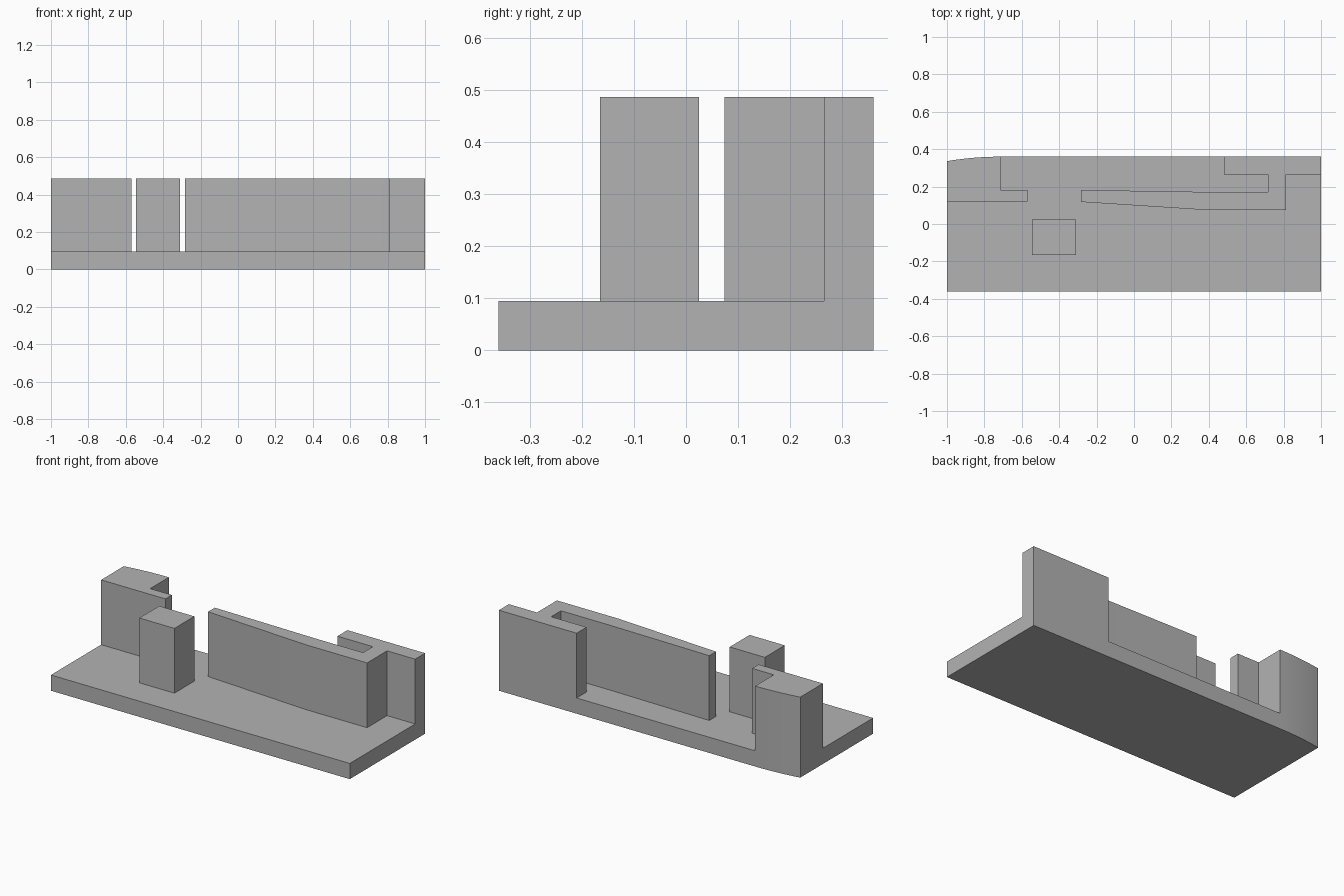
import bpy
import bmesh

cube = bpy.data.objects.get("Cube")
if cube:
    bpy.data.objects.remove(cube, do_unlink=True)

BASE_TOP, WALL_TOP = 0.095, 0.487
BACK = 0.36

# Single grey material
grey = bpy.data.materials.new("plain grey")
grey.use_nodes = True
colour = (0.45, 0.45, 0.45, 1)
grey.diffuse_color = colour
grey.node_tree.nodes["Principled BSDF"].inputs["Base Color"].default_value = colour


def extrude_outline(name, outline, bottom, top):
    """Make a solid from a plan outline, listed counter-clockwise."""
    bm = bmesh.new()
    face = bm.faces.new([bm.verts.new((x, y, bottom)) for x, y in outline])
    result = bmesh.ops.extrude_face_region(bm, geom=[face])
    verts = [g for g in result["geom"] if isinstance(g, bmesh.types.BMVert)]
    bmesh.ops.translate(bm, verts=verts, vec=(0, 0, top - bottom))
    bmesh.ops.recalc_face_normals(bm, faces=bm.faces)
    mesh = bpy.data.meshes.new(name)
    bm.to_mesh(mesh)
    bm.free()
    mesh.materials.append(grey)
    obj = bpy.data.objects.new(name, mesh)
    bpy.context.collection.objects.link(obj)
    bpy.ops.object.select_all(action="DESELECT")
    obj.select_set(True)
    bpy.context.view_layer.objects.active = obj
    bpy.ops.object.shade_smooth_by_angle()
    return obj


# Shallow curved back edge shared by the base and the corner block
START, STEPS = -0.715, 8
curve = [(START + (-1 - START) * i / STEPS, BACK - 0.024 * (i / STEPS) ** 2)
         for i in range(STEPS + 1)]

extrude_outline("base_slab", [(-1, -BACK), (1, -BACK), (1, BACK)] + curve,
                0, BASE_TOP)

# Corner block with a short tongue
extrude_outline("corner_block",
                [(-1, 0.12), (-0.57, 0.12), (-0.57, 0.182), (START, 0.182)] + curve,
                BASE_TOP, WALL_TOP)

# Free-standing pillar
extrude_outline("pillar",
                [(-0.545, -0.165), (-0.31, -0.165), (-0.31, 0.025), (-0.545, 0.025)],
                BASE_TOP, WALL_TOP)

# Long tapering wall that folds back to the rear edge
extrude_outline("long_wall",
                [(-0.283, 0.118), (0.4, 0.074), (0.812, 0.074), (0.812, 0.265),
                 (1, 0.265), (1, BACK), (0.48, BACK), (0.48, 0.265),
                 (0.717, 0.265), (0.717, 0.171), (0.4, 0.171), (-0.283, 0.182)],
                BASE_TOP, WALL_TOP)
